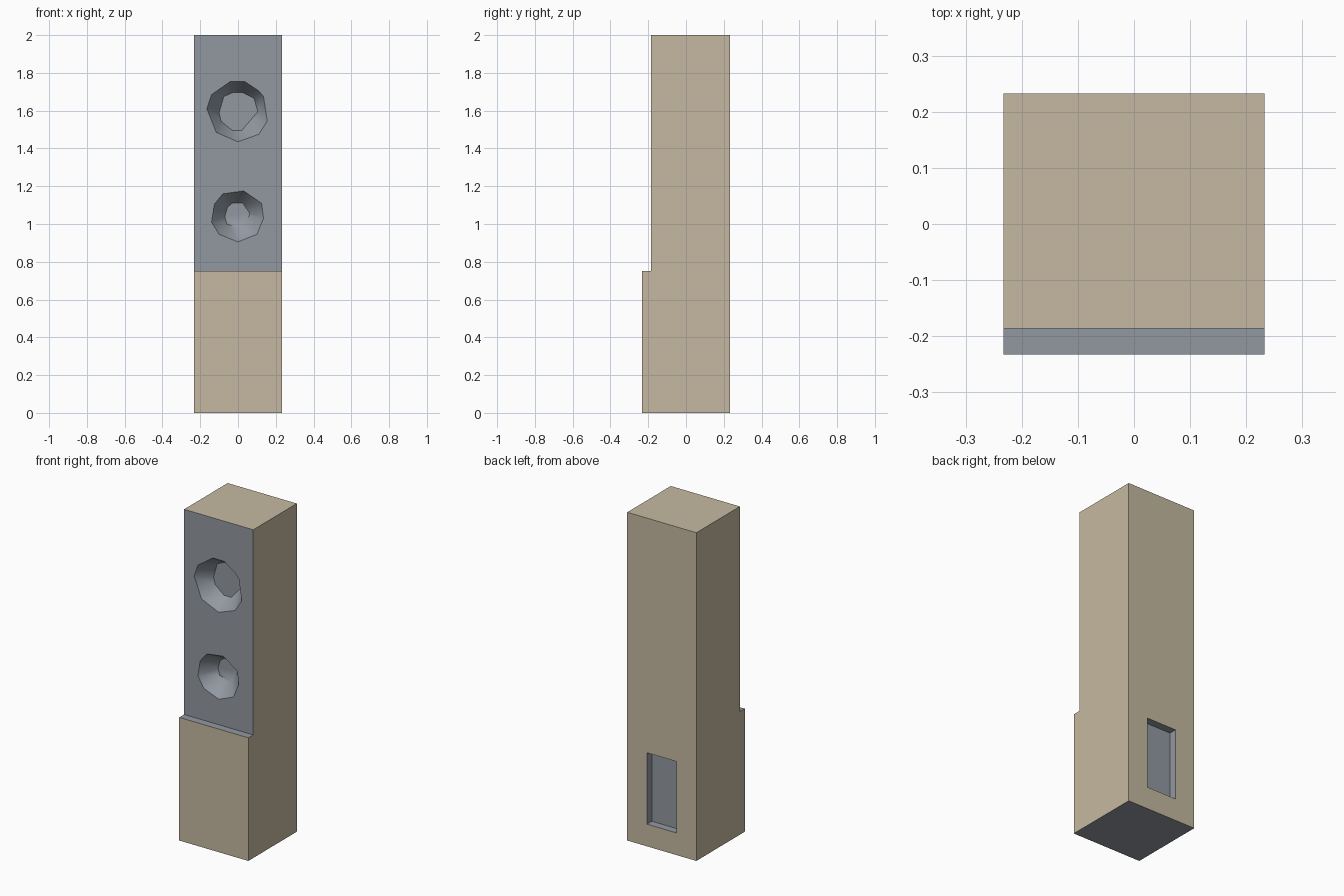
import bpy, bmesh, math
from mathutils import Vector

default_cube = bpy.data.objects.get("Cube")
if default_cube:
    bpy.data.objects.remove(default_cube, do_unlink=True)

HALF = 0.233      # half the width and depth of the cabinet
STEP = 0.047      # depth of the front step and the rear recess
PANEL_Y = STEP - HALF
LEDGE_Z = 0.75


def make_material(name, colour):
    material = bpy.data.materials.new(name)
    material.use_nodes = True
    material.diffuse_color = (*colour, 1)
    shader = material.node_tree.nodes["Principled BSDF"]
    shader.inputs["Base Color"].default_value = (*colour, 1)
    shader.inputs["Roughness"].default_value = 0.8
    return material


TAN, GREY = 0, 1
materials = [make_material("tan_wood", (0.56, 0.485, 0.354)),
             make_material("slate_grey", (0.288, 0.317, 0.358))]


def make_object(name, bm):
    bmesh.ops.recalc_face_normals(bm, faces=bm.faces)
    mesh = bpy.data.meshes.new(name)
    bm.to_mesh(mesh)
    bm.free()
    for material in materials:
        mesh.materials.append(material)
    obj = bpy.data.objects.new(name, mesh)
    bpy.context.collection.objects.link(obj)
    return obj


def skin_rings(rings):
    """Join equal rings of points into a closed solid."""
    bm = bmesh.new()
    loops = [[bm.verts.new(p) for p in ring] for ring in rings]
    walls = []
    for a, b in zip(loops, loops[1:]):
        for i in range(len(a)):
            j = (i + 1) % len(a)
            walls.append(bm.faces.new((a[i], a[j], b[j], b[i])))
    bm.faces.new(loops[0])
    bm.faces.new(loops[-1])
    bmesh.ops.triangulate(bm, faces=walls)
    for face in bm.faces:
        face.material_index = GREY
    return bm


def cone_cutter(name, centre_z, rim, floor):
    """Faceted cone pressed into the front panel."""
    def ring(points, y):
        return [Vector((x, y, centre_z + z)) for x, z in points]
    return make_object(name, skin_rings([
        ring(rim, PANEL_Y - STEP),
        ring(rim, PANEL_Y),
        ring(floor, PANEL_Y + 2 * STEP)]))


# Cabinet: stepped side profile extruded across the width
profile = [(-HALF, 0), (HALF, 0), (HALF, 2),
           (PANEL_Y, 2), (PANEL_Y, LEDGE_Z), (-HALF, LEDGE_Z)]
bm = bmesh.new()
side = bm.faces.new([bm.verts.new((-HALF, y, z)) for y, z in profile])
extruded = bmesh.ops.extrude_face_region(bm, geom=[side], use_keep_orig=True)
moved = [v for v in extruded["geom"] if isinstance(v, bmesh.types.BMVert)]
bmesh.ops.translate(bm, verts=moved, vec=(2 * HALF, 0, 0))
bmesh.ops.recalc_face_normals(bm, faces=bm.faces)
for face in bm.faces:
    centre = face.calc_center_median()
    panel = face.normal.y < -0.5 and centre.z > LEDGE_Z
    ledge = face.normal.z > 0.5 and centre.z < 1
    underside = face.normal.z < -0.5
    face.material_index = GREY if panel or ledge or underside else TAN
cabinet = make_object("speaker_cabinet", bm)

# Upper and lower speaker cones
upper = cone_cutter(
    "upper_cone_cutter", 1.595,
    [(-.04, .16), (.035, .16), (.11, .11), (.135, .08), (.155, -.05),
     (.11, -.12), (0, -.16), (-.115, -.11), (-.165, .015), (-.14, .09)],
    [(-.03, .1), (.025, .1), (.085, .07), (.105, 0), (.075, -.035),
     (.02, -.1), (-.03, -.1), (-.09, -.05), (-.1, -.005), (-.075, .08)])
lower = cone_cutter(
    "lower_cone_cutter", 1.04,
    [(-.08, .12), (.03, .135), (.125, .07), (.135, -.01), (.1, -.095),
     (0, -.135), (-.1, -.095), (-.14, -.03), (-.125, .065)],
    [(-.03, .07), (.025, .07), (.06, .02), (.06, .005), (.04, -.026),
     (.015, -.065), (-.06, -.04), (-.07, 0), (-.055, .05)])

# Rectangular connector recess in the back
corners = [(-.1, .135), (.1, .135), (.1, .57), (-.1, .57)]
recess = make_object("rear_recess_cutter", skin_rings(
    [[(x, y, z) for x, z in corners] for y in (HALF - STEP, HALF + STEP)]))

# Cut the openings, then bake the result into the cabinet
cutters = [upper, lower, recess]
for cutter in cutters:
    cutter.hide_render = True
    cut = cabinet.modifiers.new(cutter.name, "BOOLEAN")
    cut.operation = "DIFFERENCE"
    cut.solver = "EXACT"
    cut.object = cutter
bpy.context.view_layer.update()
evaluated = cabinet.evaluated_get(bpy.context.evaluated_depsgraph_get())
baked = bpy.data.meshes.new_from_object(evaluated)
cabinet.modifiers.clear()
cabinet.data = baked
for cutter in cutters:
    bpy.data.objects.remove(cutter, do_unlink=True)

# Smooth cone walls with sharp rims
bpy.ops.object.select_all(action="DESELECT")
cabinet.select_set(True)
bpy.context.view_layer.objects.active = cabinet
bpy.ops.object.shade_smooth_by_angle(angle=math.radians(47))
